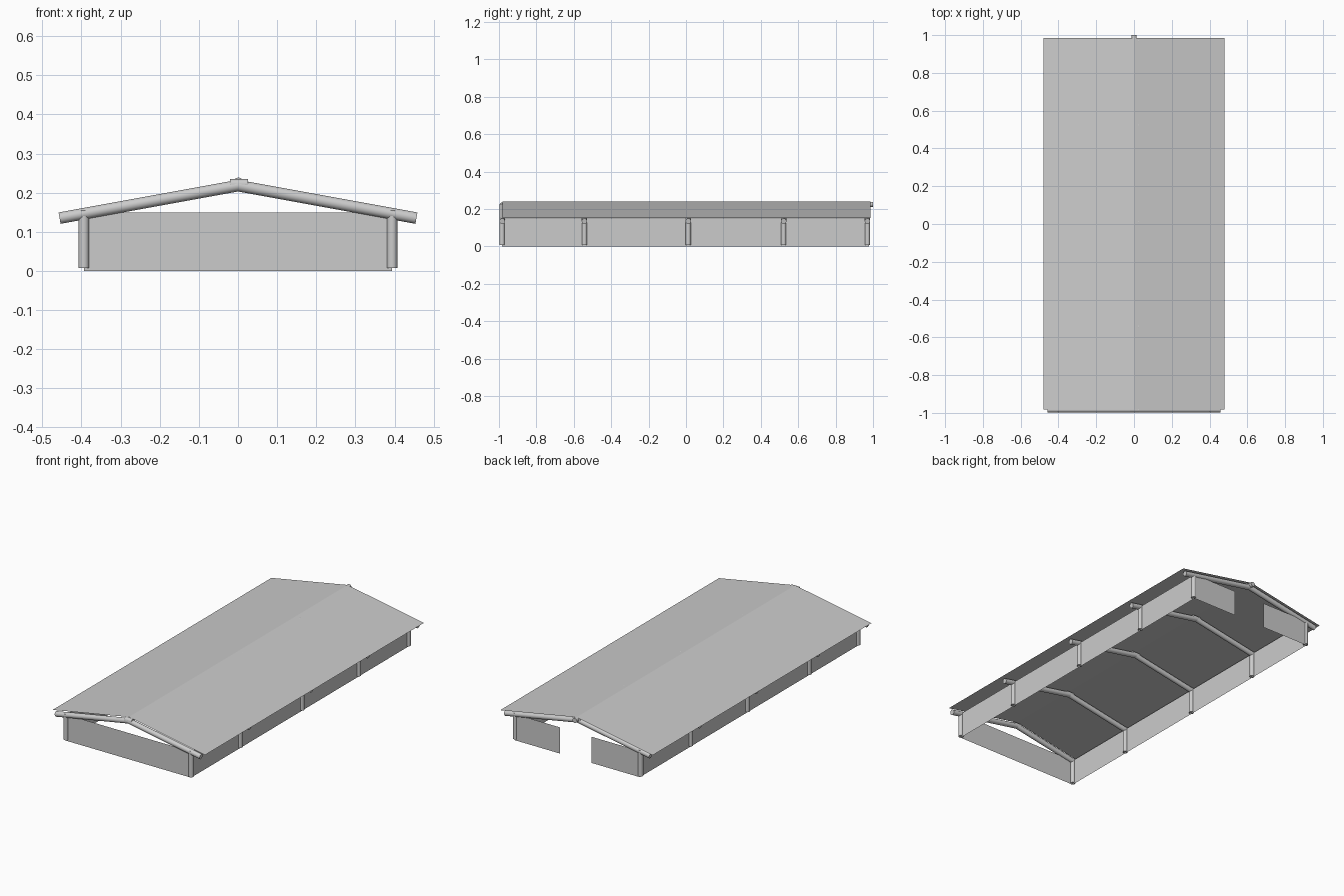
import bpy
from mathutils import Vector

if "Cube" in bpy.data.objects:
    bpy.data.objects.remove(bpy.data.objects["Cube"])


def pole(name, a, b, r, sides=24):
    """Round pole running from a to b."""
    a, b = Vector(a), Vector(b)
    d = b - a
    bpy.ops.mesh.primitive_cylinder_add(vertices=sides, radius=r, depth=d.length, location=(a + b) / 2)
    o = bpy.context.object
    o.name = name
    o.rotation_euler = d.to_track_quat('Z', 'Y').to_euler()
    bpy.ops.object.shade_smooth_by_angle()
    return o


def sheet(name, corners):
    """Single flat panel."""
    me = bpy.data.meshes.new(name)
    me.from_pydata(corners, [], [list(range(len(corners)))])
    o = bpy.data.objects.new(name, me)
    bpy.context.collection.objects.link(o)
    return o


def wall(name, p, q, h=0.149):
    return sheet(name, [(*p, 0), (*q, 0), (*q, h), (*p, h)])


FRONT, BACK, SIDE = -0.985, 0.978, 0.394
frames = [-0.983, -0.543, 0.012, 0.522, 0.970]

# Timber frames: posts, rafters and ridge connectors
for i, y in enumerate(frames):
    for side, s in (("left", -1), ("right", 1)):
        pole(f"{side}_post_{i}", (s * SIDE, y, 0.007), (s * SIDE, y, 0.155), 0.0135)
        pole(f"{side}_rafter_{i}", (s * 0.456, y, 0.135), (0, y, 0.218), 0.0147)
    pole(f"ridge_connector_{i}", (-0.021, y, 0.2215), (0.026, y, 0.2215), 0.0137)

# Stub of ridge pole at the back
pole("ridge_stub", (0.001, 0.965, 0.225), (0.001, 1.0, 0.225), 0.0135)

# Low walls, with a doorway in the back
wall("left_wall", (-SIDE, BACK), (-SIDE, FRONT))
wall("right_wall", (SIDE, FRONT), (SIDE, BACK))
wall("front_wall", (-SIDE, FRONT), (SIDE, FRONT))
wall("back_wall_right", (SIDE, BACK), (0.11, BACK))
wall("back_wall_left", (-0.09, BACK), (-SIDE, BACK))

# Thin pitched roof panels
Y0, Y1 = -0.982, 0.986
sheet("roof_right", [(0, Y0, 0.239), (0.48, Y0, 0.151), (0.48, Y1, 0.151), (0, Y1, 0.239)])
sheet("roof_left", [(-0.48, Y0, 0.151), (0, Y0, 0.239), (0, Y1, 0.239), (-0.48, Y1, 0.151)])
